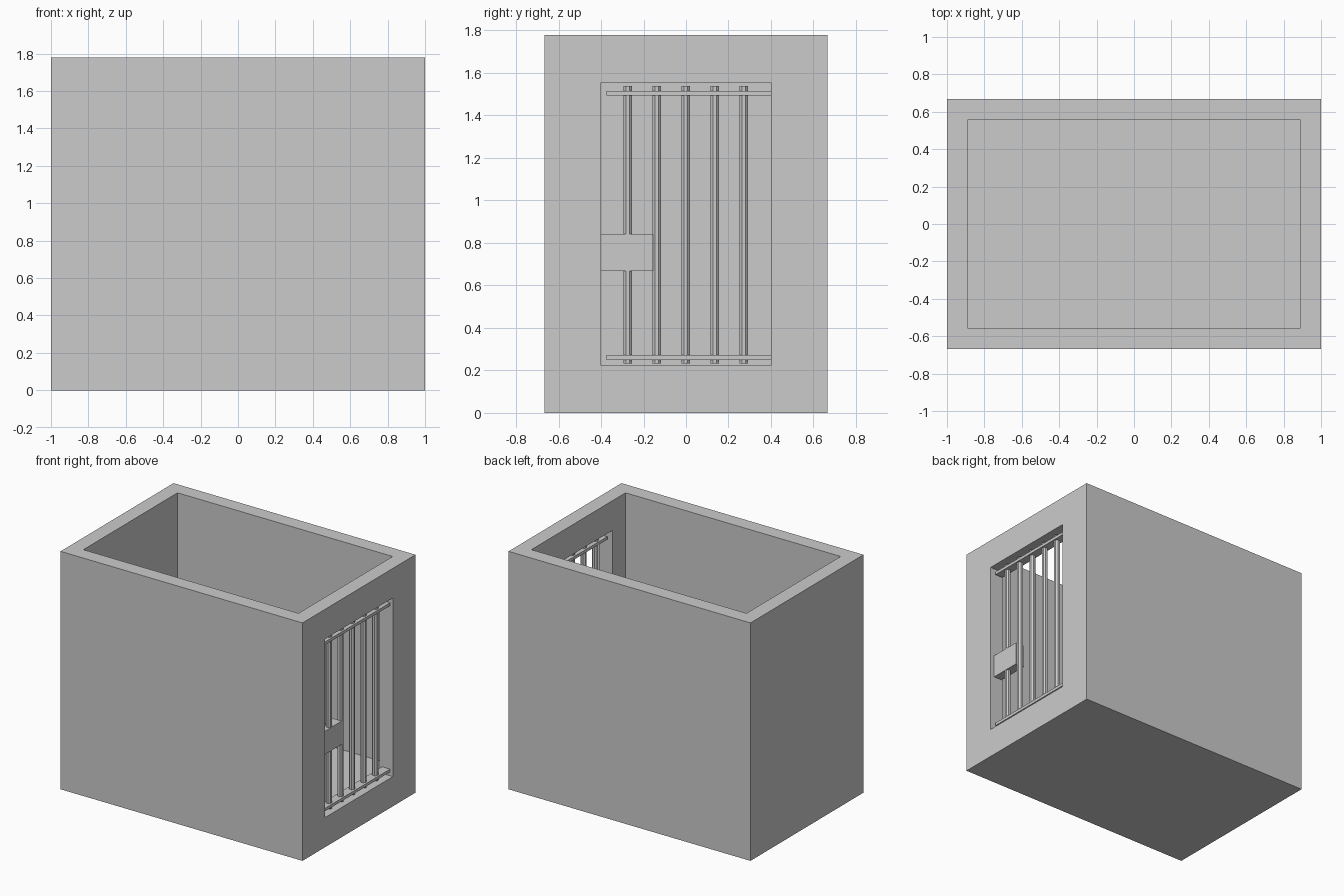
import bpy, math

if "Cube" in bpy.data.objects:
    bpy.data.objects.remove(bpy.data.objects["Cube"])


def box(name, lo, hi):
    """Box spanning two opposite corners."""
    bpy.ops.mesh.primitive_cube_add(size=1)
    o = bpy.context.object
    o.name = name
    o.location = [(a + b) / 2 for a, b in zip(lo, hi)]
    o.scale = [b - a for a, b in zip(lo, hi)]
    bpy.ops.object.transform_apply(location=True, rotation=False, scale=True)
    return o


def cut(target, cutter):
    """Subtract the cutter, apply, and remove it."""
    cutter.hide_render = True
    m = target.modifiers.new("cut", 'BOOLEAN')
    m.operation, m.object, m.solver = 'DIFFERENCE', cutter, 'EXACT'
    bpy.context.view_layer.objects.active = target
    bpy.ops.object.modifier_apply(modifier=m.name)
    bpy.data.objects.remove(cutter)


FLOOR, TOP = 0.222, 1.778
BAR_X = 0.944

# Open-topped cell with thick floor, doorway in the right wall
cell = box("cell_walls", (-1, -0.667, 0), (1, 0.667, TOP))
cut(cell, box("room_cutter", (-0.889, -0.556, FLOOR), (0.889, 0.556, 2)))
cut(cell, box("door_cutter", (0.8, -0.4, FLOOR), (1.2, 0.4, 1.556)))

# Vertical octagonal door bars
z0, z1 = 0.232, 1.538
for i in range(5):
    bpy.ops.mesh.primitive_cylinder_add(
        vertices=8, radius=0.022, depth=z1 - z0,
        location=(BAR_X, -0.275 + 0.1365 * i, (z0 + z1) / 2),
        rotation=(0, 0, math.radians(22.5)))
    bpy.context.object.name = f"door_bar_{i + 1}"

# Flat horizontal rails the bars pass through
for name, z in (("lower_rail", 0.261), ("upper_rail", 1.504)):
    box(name, (BAR_X - 0.033, -0.373, z - 0.011), (BAR_X + 0.033, 0.4, z + 0.011))

# Lock box
box("lock_box", (0.895, -0.4, 0.667), (0.967, -0.155, 0.841))
